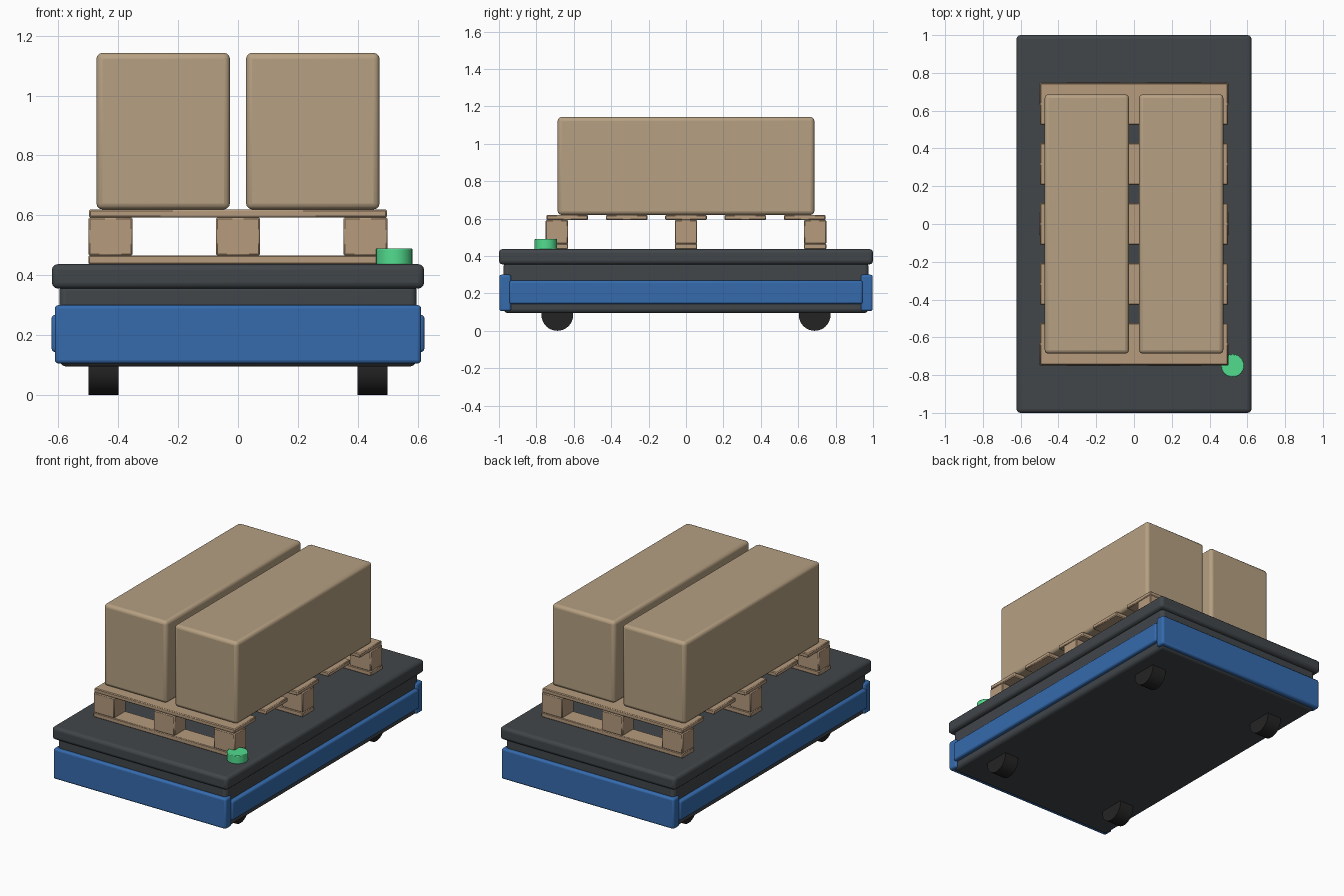
import bpy, math

if "Cube" in bpy.data.objects:
    bpy.data.objects.remove(bpy.data.objects["Cube"])


def material(name, r, g, b):
    # sRGB 0-255 to linear
    lin = [(c / 255 / 12.92) if c < 11 else ((c / 255 + 0.055) / 1.055) ** 2.4 for c in (r, g, b)]
    m = bpy.data.materials.new(name)
    m.diffuse_color = (*lin, 1)
    m.use_nodes = True
    m.node_tree.nodes["Principled BSDF"].inputs["Base Color"].default_value = m.diffuse_color
    return m


CARD = material("cardboard", 182, 160, 130)
WOOD = material("pallet wood", 182, 155, 125)
DARK = material("dark grey", 65, 70, 74)
BLUE = material("blue panel", 53, 107, 174)
BLACK = material("black rubber", 36, 36, 37)
GREEN = material("signal green", 82, 220, 142)


def finish(ob, name, mat, bevel, segments):
    ob.name = name
    ob.data.materials.append(mat)
    if bevel:
        mod = ob.modifiers.new("bevel", 'BEVEL')
        mod.width, mod.segments = bevel, segments
        mod.limit_method = 'ANGLE'
        mod.angle_limit = math.radians(40)
    bpy.ops.object.shade_smooth_by_angle(angle=math.radians(35))
    return ob


def box(name, x, y, z, mat, bevel=0.0, segments=3):
    # x, y, z are (low, high) ranges
    bpy.ops.mesh.primitive_cube_add(size=1, location=[sum(r) / 2 for r in (x, y, z)])
    ob = bpy.context.object
    ob.scale = [r[1] - r[0] for r in (x, y, z)]
    bpy.ops.object.transform_apply(location=False, rotation=False, scale=True)
    return finish(ob, name, mat, bevel, segments)


def cylinder(name, loc, radius, depth, mat, rot=(0, 0, 0), bevel=0.0, sides=32):
    bpy.ops.mesh.primitive_cylinder_add(vertices=sides, radius=radius, depth=depth,
                                        location=loc, rotation=rot)
    return finish(bpy.context.object, name, mat, bevel, 2)


# Vehicle: chassis and load deck
box("chassis", (-0.597, 0.597), (-0.975, 0.975), (0.095, 0.37), DARK, 0.022)
box("deck", (-0.622, 0.622), (-1, 1), (0.355, 0.437), DARK, 0.02)

# Blue bumpers on the ends and panels along the sides
for s, end in ((-1, "front"), (1, "back")):
    box(end + "_bumper", (-0.612, 0.612), sorted((s * 0.935, s * 0.998)), (0.105, 0.3), BLUE, 0.012)
for s, side in ((-1, "left"), (1, "right")):
    box(side + "_panel", sorted((s * 0.575, s * 0.623)), (-0.945, 0.945), (0.143, 0.268), BLUE, 0.012)

# Wheels
for sx in (-1, 1):
    for sy in (-1, 1):
        cylinder("wheel", (sx * 0.45, sy * 0.688, 0.085), 0.085, 0.1, BLACK,
                 rot=(0, math.pi / 2, 0))

# Pallet: runners, blocks and top slats
for y in (-0.69, 0, 0.69):
    box("pallet_runner", (-0.5, 0.5), (y - 0.06, y + 0.06), (0.437, 0.466), WOOD, 0.004, 1)
    for x in (-0.426, 0, 0.426):
        box("pallet_block", (x - 0.074, x + 0.074), (y - 0.06, y + 0.06), (0.465, 0.593), WOOD, 0.005, 1)
for i in range(-2, 3):
    y = i * 0.3175
    box("pallet_slat", (-0.498, 0.498), (y - 0.111, y + 0.111), (0.592, 0.62), WOOD, 0.005, 1)

# Two long cartons
for x in (-0.25, 0.25):
    box("carton", (x - 0.223, x + 0.223), (-0.686, 0.686), (0.62, 1.143), CARD, 0.02)

# Signal lamp on the front right corner
cylinder("signal_lamp", (0.522, -0.75, 0.462), 0.061, 0.055, GREEN, bevel=0.004, sides=24)
